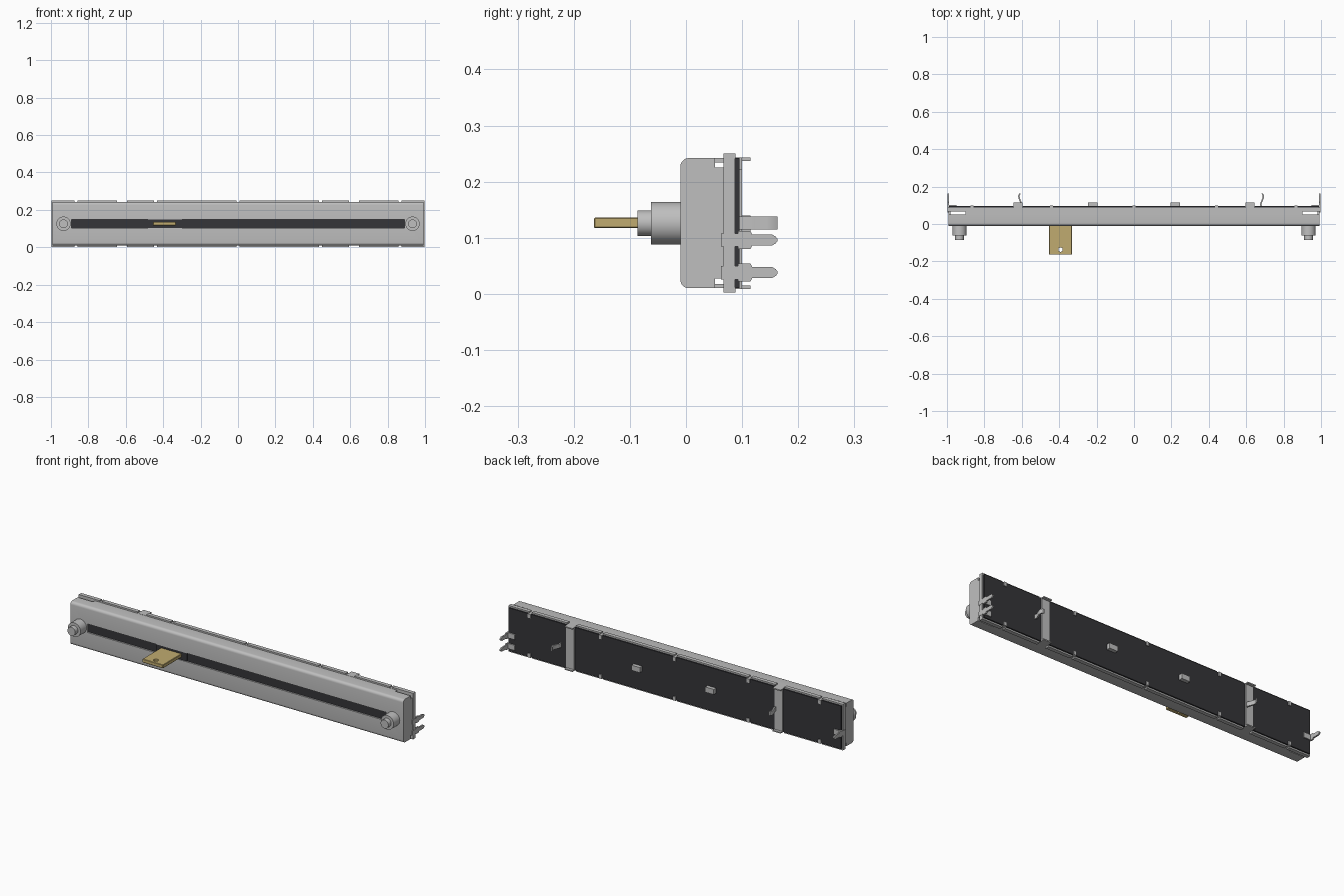
import bpy, bmesh, math
from mathutils import Matrix, Vector

cube = bpy.data.objects.get("Cube")
if cube:
    bpy.data.objects.remove(cube, do_unlink=True)


def material(name, rgb):
    m = bpy.data.materials.new(name)
    m.use_nodes = True
    m.diffuse_color = (*rgb, 1)
    m.node_tree.nodes["Principled BSDF"].inputs["Base Color"].default_value = (*rgb, 1)
    return m


STEEL = material("steel grey", (0.52, 0.52, 0.52))
DARK = material("dark board", (0.035, 0.035, 0.04))
BRASS = material("brass", (0.53, 0.41, 0.16))


def finish(name, bm, mat):
    bmesh.ops.recalc_face_normals(bm, faces=bm.faces)
    me = bpy.data.meshes.new(name)
    bm.to_mesh(me)
    bm.free()
    ob = bpy.data.objects.new(name, me)
    bpy.context.collection.objects.link(ob)
    if mat:
        me.materials.append(mat)
    return ob


def box(name, x, y, z, mat):
    """Box from (low, high) ranges on each axis."""
    bm = bmesh.new()
    bmesh.ops.create_cube(bm, size=1)
    for v in bm.verts:
        v.co = Vector([(a + b) / 2 + c * (b - a) for (a, b), c in zip((x, y, z), v.co)])
    return finish(name, bm, mat)


def extrude(name, pts, vec, mat):
    """Closed polygon swept along a vector."""
    bm = bmesh.new()
    face = bm.faces.new([bm.verts.new(p) for p in pts])
    new = bmesh.ops.extrude_face_region(bm, geom=[face])["geom"]
    bmesh.ops.translate(bm, vec=vec, verts=[g for g in new if isinstance(g, bmesh.types.BMVert)])
    return finish(name, bm, mat)


def cylinder(name, centre, r, depth, axis, mat):
    bm = bmesh.new()
    bmesh.ops.create_cone(bm, cap_ends=True, segments=32, radius1=r, radius2=r, depth=depth,
                          matrix=Matrix.Translation(centre) @ Matrix.Rotation(math.pi / 2 if axis == "Y" else 0, 4, "X"))
    return finish(name, bm, mat)


def activate(ob):
    bpy.ops.object.select_all(action="DESELECT")
    ob.select_set(True)
    bpy.context.view_layer.objects.active = ob


def smooth(ob):
    activate(ob)
    bpy.ops.object.shade_smooth_by_angle(angle=math.radians(35))


def cut(ob, cutter):
    activate(ob)
    mod = ob.modifiers.new("cut", "BOOLEAN")
    mod.operation, mod.solver, mod.object = "DIFFERENCE", "EXACT", cutter
    bpy.ops.object.modifier_apply(modifier=mod.name)
    bpy.data.objects.remove(cutter, do_unlink=True)


MID = 0.126            # height of the slot centre line
LOW, HIGH = 0.01, 0.242  # housing bottom and top


def mirror_z(a, b):
    return (2 * MID - b, 2 * MID - a)


# Housing: hollow channel with rounded long edges, slot and end notches
outline = [(0.067, LOW)]
for cz, start in ((LOW + 0.015, 270), (HIGH - 0.015, 180)):
    for i in range(6):
        a = math.radians(start - 18 * i)
        outline.append((0.005 + 0.015 * math.cos(a), cz + 0.015 * math.sin(a)))
outline.append((0.067, HIGH))
housing = extrude("housing", [(-0.992, y, z) for y, z in outline], (1.984, 0, 0), STEEL)
cut(housing, box("hollow", (-0.982, 0.982), (-0.002, 0.2), (LOW + 0.008, HIGH - 0.008), None))
cut(housing, box("slot", (-0.89, 0.89), (-0.1, 0.03), (0.103, 0.149), None))
for s in (-1, 1):
    x = sorted((0.9 * s, 1.1 * s))
    for z in ((0.225, 0.3), mirror_z(0.225, 0.3)):
        cut(housing, box("notch", x, (0.052, 0.0671), z, None))
smooth(housing)

# Dust strip behind the slot, and circuit board closing the back
box("dust_strip", (-0.91, 0.91), (0.0, 0.004), (0.085, 0.167), DARK)
box("circuit_board", (-0.99, 0.99), (0.085, 0.095), (LOW, HIGH), DARK)

# Rear frame: inner rails, end bars and broken outer lips
gaps = [(-0.865, 0.008), (-0.62, 0.027), (-0.44, 0.008), (0, 0.008),
        (0.44, 0.008), (0.62, 0.027), (0.865, 0.008)]
starts = [-0.996] + [c + w for c, w in gaps]
ends = [c - w for c, w in gaps] + [0.996]
for side, flip in (("top", False), ("bottom", True)):
    def zr(a, b):
        return mirror_z(a, b) if flip else (a, b)
    box(f"{side}_rail", (-0.992, 0.992), (0.067, 0.085), zr(0.225, HIGH), STEEL)
    for a, b in zip(starts, ends):
        box(f"{side}_lip", (a, b), (0.067, 0.088), zr(HIGH - 0.001, 0.25), STEEL)
    # Clips folded over the board, and ears of the two straps
    for c, w in gaps:
        if w < 0.02:
            box(f"{side}_clip", (c - w, c + w), (0.094, 0.1), zr(0.222, HIGH), STEEL)
            box(f"{side}_clip_root", (c - w, c + w), (0.067, 0.1), zr(0.237, HIGH + 0.001), STEEL)
        else:
            box(f"{side}_strap_ear", (c - 0.024, c + 0.024), (0.067, 0.115), zr(0.237, HIGH + 0.001), STEEL)
for s in (-1, 1):
    box("end_bar", sorted((0.978 * s, 0.996 * s)), (0.067, 0.087), (0.003, 0.249), STEEL)
    box("strap", (0.62 * s - 0.024, 0.62 * s + 0.024), (0.094, 0.1), (LOW, HIGH), STEEL)
    box("rear_stud", (0.22 * s - 0.025, 0.22 * s + 0.025), (0.09, 0.115), (0.112, 0.14), STEEL)

    # Stepped mounting bosses
    smooth(cylinder("boss", (0.933 * s, -0.034, MID), 0.038, 0.056, "Y", STEEL))
    smooth(cylinder("boss_tip", (0.933 * s, -0.072, MID), 0.023, 0.028, "Y", STEEL))


# End terminals: flat pins with a wide shoulder and a rounded tip
def terminal(s, z):
    half = [(0.062, 0.012), (0.093, 0.012), (0.093, 0.016), (0.115, 0.016),
            (0.118, 0.010), (0.153, 0.010), (0.160, 0.006), (0.163, 0.002)]
    pts = half + [(y, -w) for y, w in reversed(half)]
    extrude("terminal", [(0.997 * s, y, z + w) for y, w in pts], (-0.008 * s, 0, 0), STEEL)
    box("terminal_foot", sorted((0.95 * s, 0.997 * s)), (0.094, 0.101), (z - 0.014, z + 0.014), STEEL)


terminal(1, 0.096)
terminal(1, 0.038)
terminal(-1, 0.096)

# Twisted hook tabs on the back
for x0, s in ((-0.612, 1), (0.68, -1)):
    path = [(0.004, 0.09), (0.006, 0.108), (0, 0.122), (-0.006, 0.138), (-0.008, 0.15), (-0.002, 0.163)]
    pts = [(x0 + s * dx, y) for dx, y in path]
    pts += [(x + 0.008, y) for x, y in reversed(pts)]
    smooth(extrude("hook_tab", [(x, y, 0.115) for x, y in pts], (0, 0, 0.023), STEEL))

# Slider carriage and brass lever with a hole
box("carriage", (-0.482, -0.30), (-0.007, 0.05), (0.104, 0.148), DARK)
lever = box("lever", (-0.455, -0.332), (-0.164, 0.02), (0.117, 0.136), BRASS)
activate(lever)
bevel = lever.modifiers.new("soft corners", "BEVEL")
bevel.width, bevel.segments = 0.002, 1
bpy.ops.object.modifier_apply(modifier=bevel.name)
cut(lever, cylinder("lever_hole", (-0.393, -0.137, MID), 0.012, 0.1, "Z", None))
